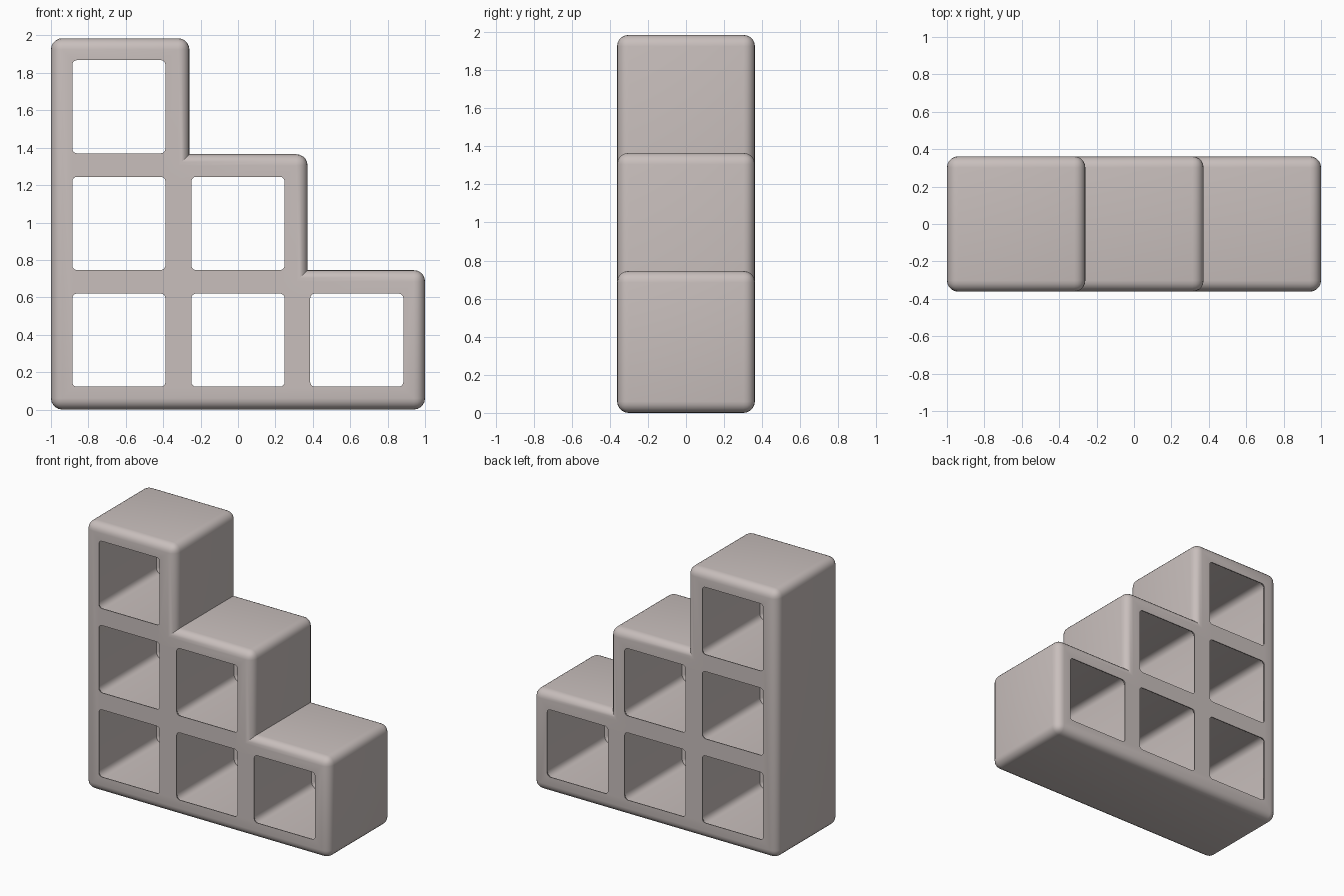
import bpy, bmesh, math

if "Cube" in bpy.data.objects:
    bpy.data.objects.remove(bpy.data.objects["Cube"])

D = 0.362          # half depth
R = 0.06           # outer edge rounding
RIM = 0.022        # rounding of the opening rims
HOLE = 0.249       # half size of an opening

mat = bpy.data.materials.new("warm light grey")
mat.diffuse_color = (0.58, 0.52, 0.505, 1)
mat.use_nodes = True
mat.node_tree.nodes["Principled BSDF"].inputs["Base Color"].default_value = mat.diffuse_color


def make_object(name, bm):
    bmesh.ops.recalc_face_normals(bm, faces=bm.faces)
    me = bpy.data.meshes.new(name)
    bm.to_mesh(me)
    bm.free()
    me.materials.append(mat)
    ob = bpy.data.objects.new(name, me)
    bpy.context.collection.objects.link(ob)
    return ob


# Stepped body: staircase outline pulled through the depth
outline = [(-1, 0), (1, 0), (1, 0.745), (0.372, 0.745), (0.372, 1.365),
           (-0.26, 1.365), (-0.26, 1.985), (-1, 1.985)]
bm = bmesh.new()
front = [bm.verts.new((x, -D, z)) for x, z in outline]
back = [bm.verts.new((x, D, z)) for x, z in outline]
n = len(outline)
bm.faces.new(front)
bm.faces.new(back[::-1])
for i in range(n):
    j = (i + 1) % n
    bm.faces.new((front[i], back[i], back[j], front[j]))
bmesh.ops.recalc_face_normals(bm, faces=bm.faces)
bm.normal_update()
# round every edge except the two inner step corners
edges = [e for e in bm.edges if e.calc_face_angle_signed() > 0.1]
bmesh.ops.bevel(bm, geom=edges, offset=R, offset_type='OFFSET', segments=5,
                profile=0.5, affect='EDGES', clamp_overlap=True)
body = make_object("stepped_shelf", bm)


# Opening cutters: rounded squares that flare at both ends
def ring(bm, cx, cz, y, grow):
    r = 0.025 + grow
    c = HOLE + grow - r
    verts = []
    for q, (sx, sz) in enumerate(((1, 1), (-1, 1), (-1, -1), (1, -1))):
        for k in range(5):
            a = math.pi / 2 * (q + k / 4)
            verts.append(bm.verts.new((cx + sx * c + r * math.cos(a), y,
                                       cz + sz * c + r * math.sin(a))))
    return verts


sections = [(-D - 0.05, RIM)]
for k in range(5):
    a = math.pi / 2 * k / 4
    sections.append((-D - 0.0005 + RIM * math.sin(a), RIM * (1 - math.cos(a))))
sections += [(-y, g) for y, g in reversed(sections)]

bm = bmesh.new()
for col, cx in enumerate((-0.637, 0.0, 0.635)):
    for row in range(3 - col):
        cz = 0.371 + 0.624 * row
        rings = [ring(bm, cx, cz, y, g) for y, g in sections]
        bm.faces.new(rings[0])
        bm.faces.new(rings[-1][::-1])
        for a, b in zip(rings, rings[1:]):
            m = len(a)
            for i in range(m):
                j = (i + 1) % m
                bm.faces.new((a[i], b[i], b[j], a[j]))
cutter = make_object("opening_cutter", bm)
cutter.hide_render = True

# Cut the six open compartments
mod = body.modifiers.new("openings", 'BOOLEAN')
mod.operation = 'DIFFERENCE'
mod.solver = 'EXACT'
mod.object = cutter
bpy.context.view_layer.objects.active = body
body.select_set(True)
bpy.ops.object.modifier_apply(modifier=mod.name)
bpy.data.objects.remove(cutter, do_unlink=True)
bpy.ops.object.shade_smooth_by_angle(angle=math.radians(35))
